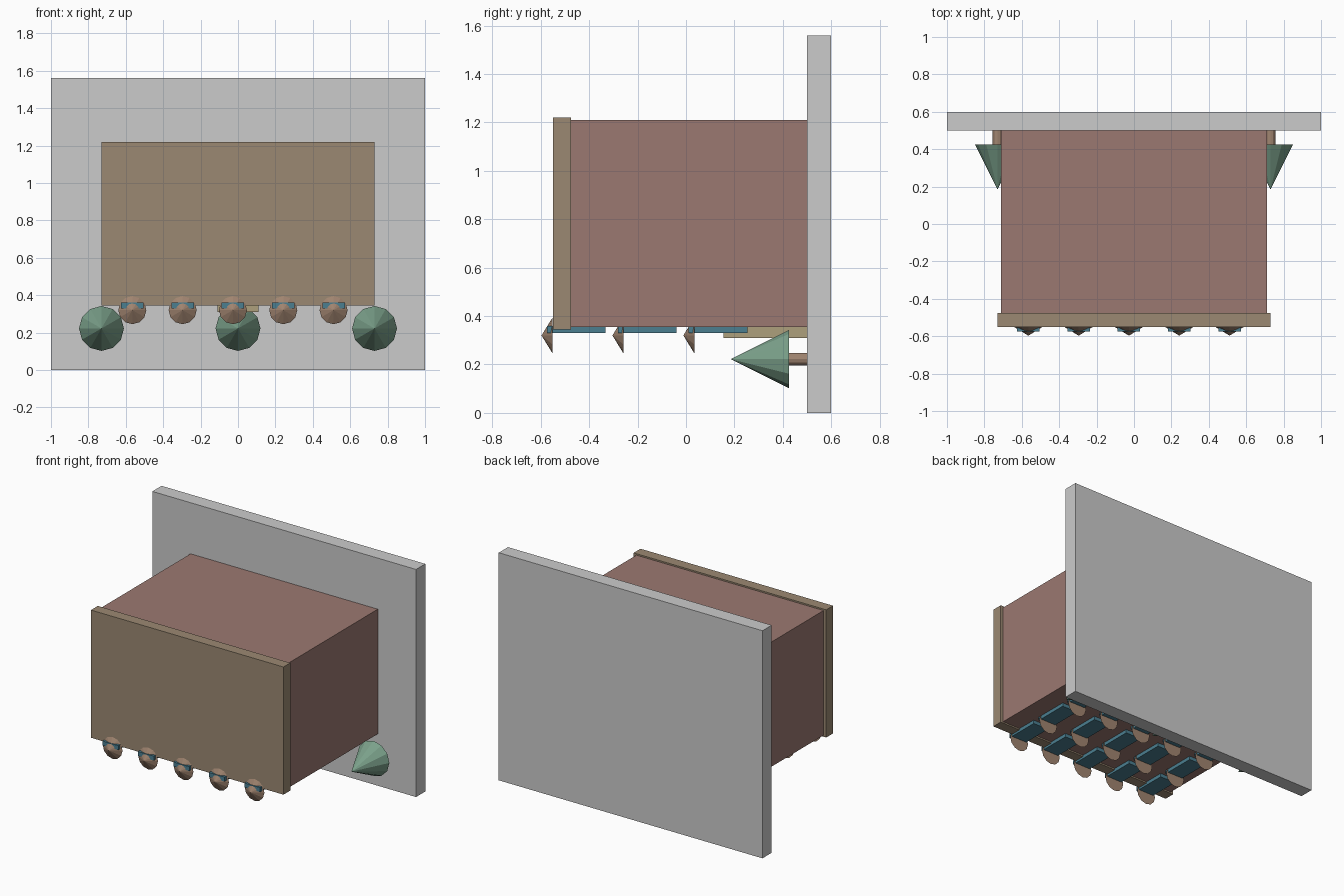
import bpy
import math

if "Cube" in bpy.data.objects:
    bpy.data.objects.remove(bpy.data.objects["Cube"])


def material(name, rgb):
    m = bpy.data.materials.new(name)
    m.diffuse_color = (*rgb, 1)
    m.use_nodes = True
    m.node_tree.nodes["Principled BSDF"].inputs["Base Color"].default_value = m.diffuse_color
    return m


RED = material("dusty_red", (0.33, 0.19, 0.165))
TAN = material("tan", (0.33, 0.25, 0.17))
BROWN = material("brown", (0.35, 0.23, 0.16))
BLUE = material("blue", (0.07, 0.21, 0.28))
SAND = material("sand", (0.42, 0.35, 0.2))
GREEN = material("green", (0.2, 0.36, 0.26))


def box(name, x, y, z, mat=None):
    """Box from (min, max) ranges."""
    ranges = (x, y, z)
    bpy.ops.mesh.primitive_cube_add(size=1, location=[(a + b) / 2 for a, b in ranges])
    o = bpy.context.object
    o.name = name
    o.scale = [b - a for a, b in ranges]
    bpy.ops.object.transform_apply(location=False, rotation=False, scale=True)
    if mat:
        o.data.materials.append(mat)


def cone(name, x, z, y_tip, y_base, r_base, mat, r_tip=0.0):
    """Twelve-sided cone or rod along y, narrow end towards the front."""
    bpy.ops.mesh.primitive_cone_add(
        vertices=12, radius1=r_base, radius2=r_tip, depth=y_base - y_tip,
        location=(x, (y_tip + y_base) / 2, z), rotation=(math.pi / 2, 0, 0))
    o = bpy.context.object
    o.name = name
    o.data.materials.append(mat)


# Backing wall, main body and front panel
box("back_wall", (-1, 1), (0.5, 0.6), (0, 1.56))
box("body", (-0.71, 0.71), (-0.48, 0.5), (0.355, 1.21), RED)
box("front_panel", (-0.73, 0.73), (-0.55, -0.476), (0.345, 1.22), TAN)

# Support bracket under the body
box("bracket", (-0.11, 0.11), (0.155, 0.5), (0.31, 0.356), SAND)

# Underside grid of blue bars with small cone tips
for row in range(3):
    tip = -0.597 + row * 0.293
    for col in range(5):
        x = -0.565 + col * 0.269
        box("under_bar", (x - 0.06, x + 0.06), (tip + 0.022, tip + 0.265),
            (0.33, 0.36), BLUE)
        cone("small_cone", x, 0.32, tip, tip + 0.046, 0.075, BROWN)

# Large cones on rods fixed to the wall
for x in (-0.73, 0, 0.73):
    cone("wall_rod", x, 0.222, 0.42, 0.51, 0.026, BROWN, 0.026)
    cone("large_cone", x, 0.222, 0.185, 0.425, 0.12, GREEN)
